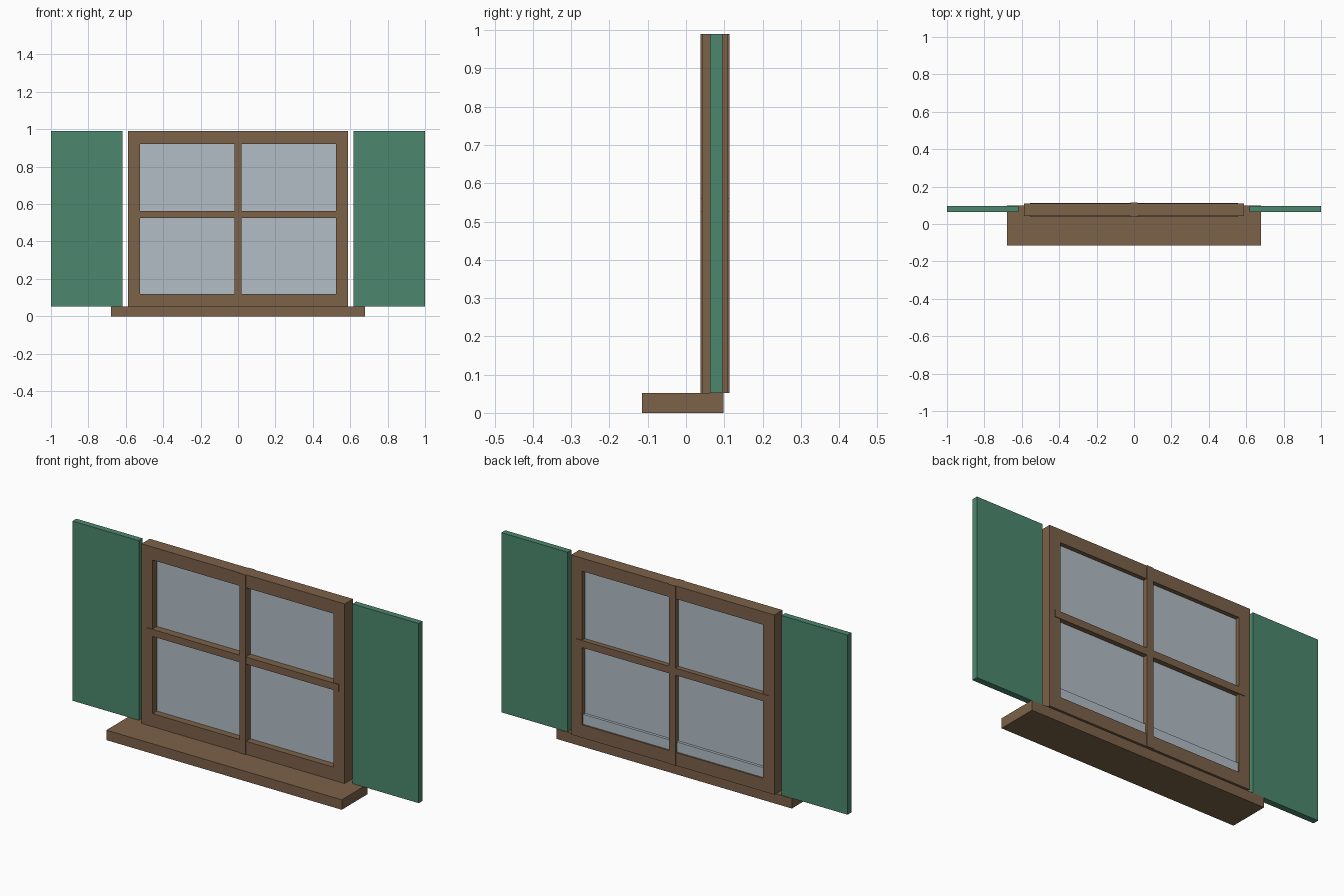
import bpy
import bmesh

if "Cube" in bpy.data.objects:
    bpy.data.objects.remove(bpy.data.objects["Cube"])


def material(name, srgb):
    m = bpy.data.materials.new(name)
    lin = [((c / 255 + 0.055) / 1.055) ** 2.4 for c in srgb]
    m.diffuse_color = (*lin, 1)
    m.use_nodes = True
    m.node_tree.nodes["Principled BSDF"].inputs["Base Color"].default_value = m.diffuse_color
    return m


wood = material("brown wood", (124, 98, 73))
green = material("shutter green", (76, 135, 109))
glass = material("pale glass", (178, 190, 198))


def add_boxes(name, mat, boxes):
    """One object made of boxes, each (x0, x1, y0, y1, z0, z1)."""
    bm = bmesh.new()
    for x0, x1, y0, y1, z0, z1 in boxes:
        verts = bmesh.ops.create_cube(bm, size=1)["verts"]
        for v in verts:
            v.co = (x1 if v.co.x > 0 else x0,
                    y1 if v.co.y > 0 else y0,
                    z1 if v.co.z > 0 else z0)
    me = bpy.data.meshes.new(name)
    bm.to_mesh(me)
    bm.free()
    me.materials.append(mat)
    ob = bpy.data.objects.new(name, me)
    bpy.context.collection.objects.link(ob)
    return ob


BOTTOM, TOP = 0.052, 0.99       # height range of frame and shutters
FRONT, BACK = 0.042, 0.110      # depth range of the frame
OUT, IN = 0.587, 0.523          # half widths outside and inside the frame
LOW, HIGH = 0.12, 0.922         # opening heights

# Sill
add_boxes("sill", wood, [(-0.68, 0.68, -0.115, 0.098, 0, BOTTOM)])

# Frame stiles and rails
add_boxes("frame", wood, [
    (-OUT, -IN, FRONT, BACK, BOTTOM, TOP),
    (IN, OUT, FRONT, BACK, BOTTOM, TOP),
    (-IN, IN, FRONT, BACK, BOTTOM, LOW),
    (-IN, IN, FRONT, BACK, HIGH, TOP),
])

# Glazing bars stand slightly proud of the frame and overlap it
add_boxes("vertical_bar", wood, [(-0.018, 0.018, 0.038, 0.114, BOTTOM, TOP)])
add_boxes("horizontal_bar", wood, [(-0.555, 0.555, 0.0385, 0.1135, 0.525, 0.562)])

# Glass, with a thicker strip along the bottom of the back
add_boxes("glass", glass, [(-IN, IN, 0.078, 0.088, LOW, HIGH)])
add_boxes("glass_strip", glass, [(-IN, IN, 0.088, 0.102, LOW, 0.172)])

# Shutters
for side, name in ((-1, "left_shutter"), (1, "right_shutter")):
    xs = sorted((side * 0.617, side * 1.0))
    add_boxes(name, green, [(*xs, 0.063, 0.095, BOTTOM, TOP)])
